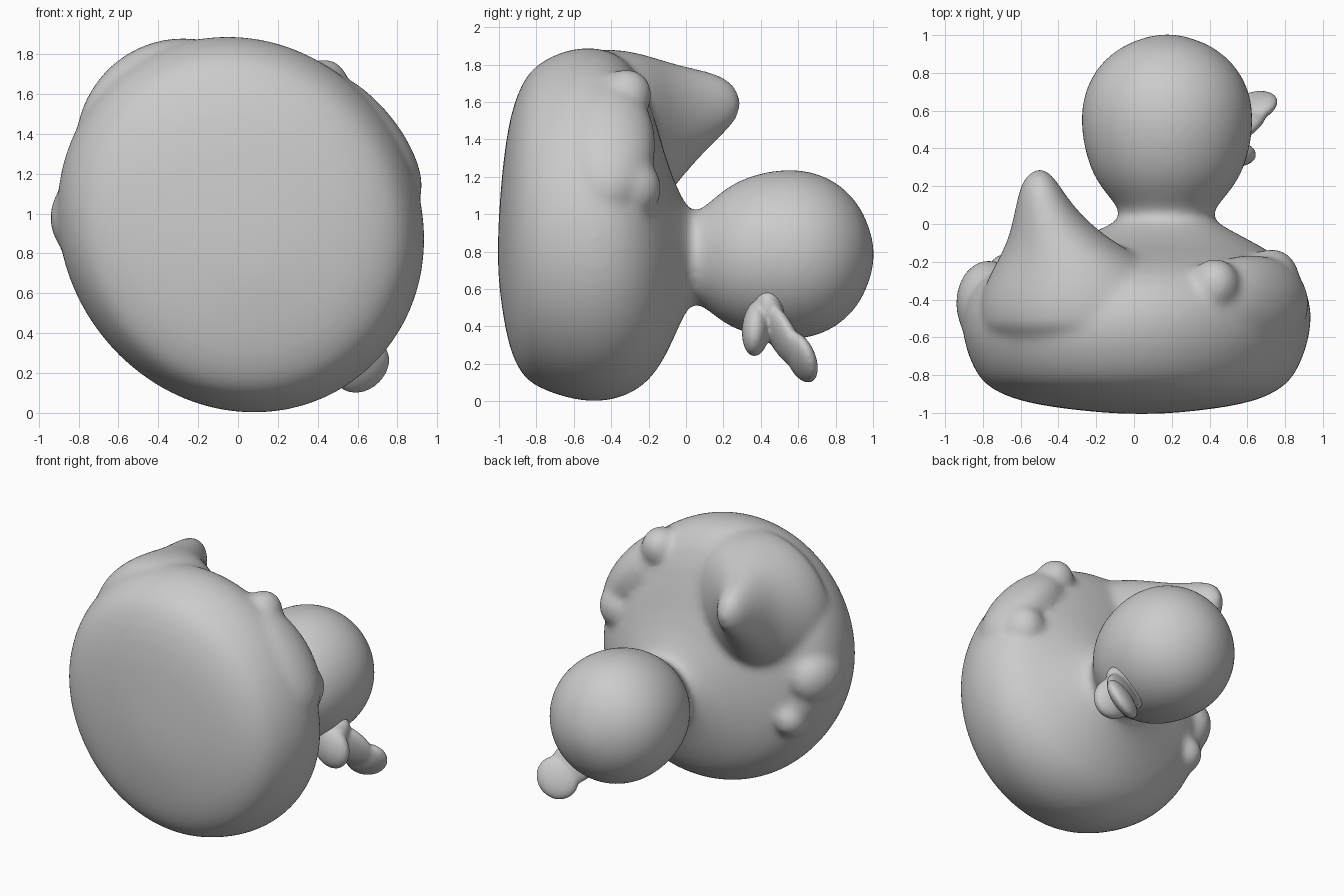
import bpy, bmesh
from math import sin, cos, pi, radians
from mathutils import Vector, Matrix

if "Cube" in bpy.data.objects:
    bpy.data.objects.remove(bpy.data.objects["Cube"])

N = 48


def make_object(bm, name):
    bmesh.ops.recalc_face_normals(bm, faces=bm.faces[:])
    me = bpy.data.meshes.new(name)
    bm.to_mesh(me)
    bm.free()
    for p in me.polygons:
        p.use_smooth = True
    ob = bpy.data.objects.new(name, me)
    bpy.context.collection.objects.link(ob)
    return ob


def loft(name, rings):
    """Closed skin over rings (y, cx, cz, rx, rz, oval) stacked along y."""
    bm = bmesh.new()
    loops = []
    for y, cx, cz, rx, rz, oval in rings:
        loop = []
        for i in range(N):
            a = 2 * pi * i / N
            k = 1 + oval * cos(2 * (a - radians(126)))
            loop.append(bm.verts.new((cx + rx * k * cos(a), y, cz + rz * k * sin(a))))
        loops.append(loop)
    for a, b in zip(loops, loops[1:]):
        for i in range(N):
            j = (i + 1) % N
            bm.faces.new((a[i], a[j], b[j], b[i]))
    for loop, ring in ((loops[0], rings[0]), (loops[-1], rings[-1])):
        tip = bm.verts.new((ring[1], ring[0], ring[2]))
        for i in range(N):
            bm.faces.new((loop[i], loop[(i + 1) % N], tip))
    return make_object(bm, name)


def ellipsoid(name, center, size, along=(1, 0, 0), side=(0, 0, 1)):
    """Ellipsoid with size (along, side, thickness) in the given directions."""
    u = Vector(along).normalized()
    w = u.cross(Vector(side)).normalized()
    v = w.cross(u)
    m = Matrix((u, v, w)).transposed().to_4x4()
    m = Matrix.Translation(center) @ m @ Matrix.Diagonal((*size, 1))
    bm = bmesh.new()
    bmesh.ops.create_uvsphere(bm, u_segments=32, v_segments=20, radius=1, matrix=m)
    return make_object(bm, name)


def fuse(parts, name, voxel, smooth):
    """Join parts and melt them into one soft skin."""
    bpy.ops.object.select_all(action='DESELECT')
    for p in parts:
        p.select_set(True)
    bpy.context.view_layer.objects.active = parts[0]
    bpy.ops.object.join()
    ob = parts[0]
    ob.name = name
    sub = ob.modifiers.new("round", 'SUBSURF')
    sub.levels = sub.render_levels = 1
    rem = ob.modifiers.new("melt", 'REMESH')
    rem.mode = 'VOXEL'
    rem.voxel_size = voxel
    rem.use_smooth_shade = True
    sm = ob.modifiers.new("soften", 'SMOOTH')
    sm.factor = 0.5
    sm.iterations = smooth
    return ob


# round body lying on its side, neck and head, as one turned form along y
body_rings = [(y, cx, cz, r, r, 0.04) for y, cx, cz, r in (
    (-1.005, 0.04, 0.80, 0.12), (-0.985, 0.03, 0.86, 0.36), (-0.945, 0.02, 0.90, 0.62),
    (-0.88, 0.01, 0.92, 0.77), (-0.81, 0.01, 0.94, 0.85), (-0.65, 0.01, 0.95, 0.92),
    (-0.48, 0.015, 0.945, 0.945), (-0.32, 0.02, 0.935, 0.90), (-0.20, 0.05, 0.88, 0.77))]
body_rings += [(y, cx, cz, r, r, 0) for y, cx, cz, r in (
    (-0.11, 0.13, 0.76, 0.53), (-0.03, 0.165, 0.76, 0.34), (0.03, 0.17, 0.77, 0.23),
    (0.09, 0.175, 0.77, 0.26), (0.20, 0.175, 0.775, 0.36), (0.31, 0.175, 0.78, 0.415),
    (0.45, 0.175, 0.785, 0.45), (0.60, 0.175, 0.785, 0.46), (0.74, 0.175, 0.785, 0.425),
    (0.85, 0.175, 0.785, 0.355), (0.94, 0.175, 0.785, 0.25), (0.99, 0.175, 0.785, 0.12),
    (1.005, 0.175, 0.785, 0.04))]
body = loft("body", body_rings)

# upswept tail with a broad base flush with the rear of the body
tail = loft("tail", [(*r, 0) for r in (
    (-0.65, -0.27, 1.33, 0.55, 0.54), (-0.42, -0.27, 1.33, 0.56, 0.56),
    (-0.28, -0.29, 1.36, 0.48, 0.51), (-0.17, -0.34, 1.41, 0.37, 0.43),
    (-0.08, -0.40, 1.47, 0.265, 0.34), (0.05, -0.46, 1.53, 0.175, 0.25),
    (0.18, -0.495, 1.58, 0.115, 0.17), (0.25, -0.50, 1.59, 0.08, 0.115),
    (0.29, -0.50, 1.59, 0.03, 0.05))])

# wings with raised feather tips on both sides of the body
wings = [
    ellipsoid("right_wing", (0.62, -0.42, 1.37), (0.43, 0.26, 0.19), (0.63, 0, -0.78), (0, 1, 0)),
    ellipsoid("right_wing_tip", (0.43, -0.32, 1.64), (0.13, 0.14, 0.14)),
    ellipsoid("right_feather", (0.73, -0.30, 1.14), (0.15, 0.17, 0.17)),
    ellipsoid("left_wing", (-0.66, -0.42, 0.70), (0.40, 0.22, 0.16), (0.5, 0, -0.85), (0, 1, 0)),
    ellipsoid("left_wing_tip", (-0.77, -0.42, 0.98), (0.175, 0.21, 0.23)),
    ellipsoid("left_feather", (-0.67, -0.28, 0.68), (0.12, 0.13, 0.13)),
]
fuse([body, tail] + wings, "body_and_head", 0.018, 28)

# open beak: thin upper bill sweeping up to a flared tip, short lower bill
lateral = (0.75, 0, 0.66)
beak = [
    ellipsoid("bill_root", (0.45, 0.44, 0.46), (0.12, 0.17, 0.09), (0.66, 0.1, -0.75), lateral),
    ellipsoid("upper_bill", (0.53, 0.51, 0.36), (0.23, 0.15, 0.06), (0.55, 0.45, -0.65), lateral),
    ellipsoid("upper_bill_tip", (0.62, 0.615, 0.235), (0.14, 0.155, 0.06), (0.5, 0.5, -0.6), lateral),
    ellipsoid("lower_bill", (0.50, 0.375, 0.39), (0.16, 0.14, 0.075), (0.66, -0.1, -0.75), lateral),
]
fuse(beak, "beak", 0.012, 6)
